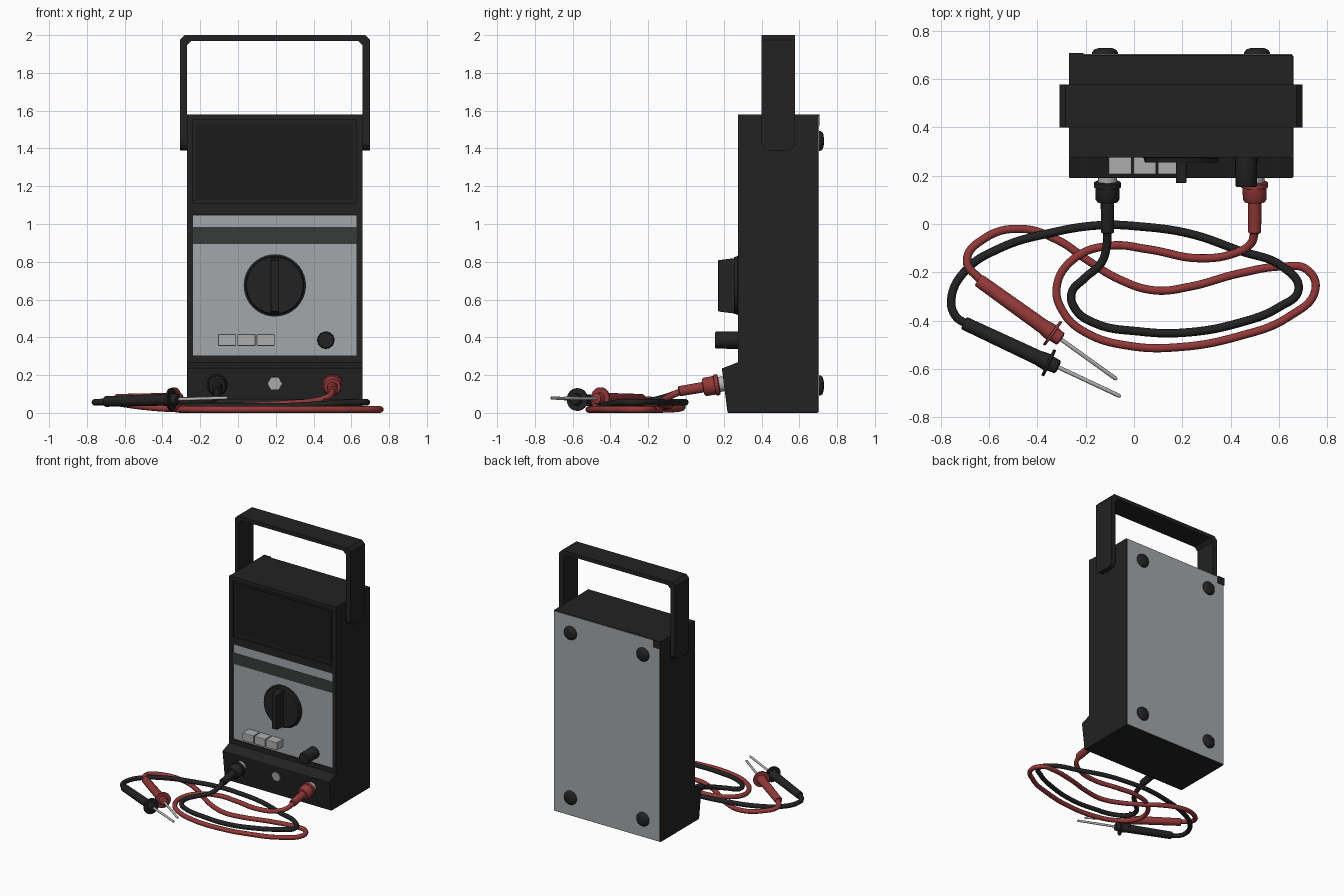
import bpy, bmesh, math
from mathutils import Vector


def material(name, r, g, b):
    m = bpy.data.materials.new(name)
    m.diffuse_color = (r, g, b, 1)
    return m


BLACK = material("black plastic", 0.016, 0.016, 0.016)
DISPLAY = material("display black", 0.011, 0.011, 0.011)
BAND = material("dark grey band", 0.04, 0.043, 0.043)
GREY = material("grey panel", 0.36, 0.39, 0.40)
BUTTON = material("button grey", 0.42, 0.42, 0.42)
METAL = material("light metal", 0.45, 0.45, 0.45)
RED = material("red plastic", 0.29, 0.04, 0.04)


def finish(name, bm, mat, bevel=0, smooth=False):
    bmesh.ops.recalc_face_normals(bm, faces=bm.faces)
    me = bpy.data.meshes.new(name)
    bm.to_mesh(me)
    bm.free()
    me.materials.append(mat)
    ob = bpy.data.objects.new(name, me)
    bpy.context.collection.objects.link(ob)
    if bevel:
        mod = ob.modifiers.new("bevel", "BEVEL")
        mod.width, mod.segments = bevel, 2
    if smooth:
        bpy.ops.object.select_all(action="DESELECT")
        ob.select_set(True)
        bpy.context.view_layer.objects.active = ob
        bpy.ops.object.shade_smooth_by_angle(angle=math.radians(35))
    return ob


def boxes(name, bounds, mat, bevel=0):
    """Each bound is x0, x1, y0, y1, z0, z1."""
    bm = bmesh.new()
    for x0, x1, y0, y1, z0, z1 in bounds:
        vs = bmesh.ops.create_cube(bm, size=1)["verts"]
        for v in vs:
            v.co = (x1 if v.co.x > 0 else x0, y1 if v.co.y > 0 else y0, z1 if v.co.z > 0 else z0)
    return finish(name, bm, mat, bevel)


def prism(pts, vec):
    """Extruded polygon as a bmesh."""
    bm = bmesh.new()
    f = bm.faces.new([bm.verts.new(p) for p in pts])
    ext = bmesh.ops.extrude_face_region(bm, geom=[f])["geom"]
    bmesh.ops.translate(bm, vec=vec, verts=[g for g in ext if isinstance(g, bmesh.types.BMVert)])
    return bm


def lathe(name, start, direction, profile, mat, seg=32):
    """Profile of (distance, radius) spun about an axis, capped at both ends."""
    bm = bmesh.new()
    q = Vector(direction).to_track_quat("Z", "Y")
    rings = []
    for t, r in profile:
        rings.append([bm.verts.new(Vector(start) + q @ Vector((
            r * math.cos(2 * math.pi * i / seg), r * math.sin(2 * math.pi * i / seg), t)))
            for i in range(seg)])
    for a, b in zip(rings, rings[1:]):
        for i in range(seg):
            j = (i + 1) % seg
            bm.faces.new((a[i], a[j], b[j], b[i]))
    bm.faces.new(rings[0])
    bm.faces.new(rings[-1])
    return finish(name, bm, mat, smooth=True)


def cable(name, pts, mat, radius=0.0175):
    cu = bpy.data.curves.new(name, "CURVE")
    cu.dimensions, cu.resolution_u = "3D", 8
    cu.bevel_depth, cu.bevel_resolution, cu.use_fill_caps = radius, 3, True
    sp = cu.splines.new("BEZIER")
    sp.bezier_points.add(len(pts) - 1)
    for b, p in zip(sp.bezier_points, pts):
        b.co = p
        b.handle_left_type = b.handle_right_type = "AUTO"
    cu.materials.append(mat)
    ob = bpy.data.objects.new(name, cu)
    bpy.context.collection.objects.link(ob)
    bpy.ops.object.select_all(action="DESELECT")
    ob.select_set(True)
    bpy.context.view_layer.objects.active = ob
    bpy.ops.object.convert(target="MESH")


# Case: side profile with the sloped terminal base, extruded across x
L, R = -0.27, 0.66
side = [(0.70, 0), (0.70, 1.58), (0.29, 1.58), (0.29, 0.272), (0.275, 0.268), (0.19, 0.235), (0.22, 0)]
finish("case", prism([(L, y, z) for y, z in side], (R - L, 0, 0)), BLACK, 0.005)

# Raised rim around the display and the control panel
boxes("front_rim", [(L, L + 0.032, 0.275, 0.295, 0.265, 1.58), (R - 0.032, R, 0.275, 0.295, 0.265, 1.58),
                    (L + 0.032, R - 0.032, 0.275, 0.295, 1.55, 1.58),
                    (L + 0.032, R - 0.032, 0.275, 0.295, 1.05, 1.11),
                    (L + 0.032, R - 0.032, 0.275, 0.295, 0.265, 0.305)], BLACK)
boxes("display_window", [(-0.22, 0.61, 0.283, 0.291, 1.13, 1.53)], DISPLAY)
boxes("control_panel", [(-0.238, 0.628, 0.281, 0.2905, 0.305, 1.047)], GREY)
boxes("panel_band", [(-0.238, 0.628, 0.279, 0.284, 0.895, 0.983)], BAND)

# Back cover, with a dark corner tab
boxes("back_cover", [(L + 0.006, R - 0.006, 0.697, 0.704, 0.006, 1.574)], GREY)
boxes("corner_tab", [(L, L + 0.06, 0.699, 0.708, 1.52, 1.58)], BLACK)
for i, x in enumerate((-0.12, 0.51)):
    for j, z in enumerate((0.145, 1.44)):
        lathe(f"back_foot_{i}_{j}", (x, 0.70, z), (0, 1, 0),
              [(0, 0.054), (0.012, 0.053), (0.022, 0.046), (0.028, 0.032), (0.03, 0.015)], BLACK, 24)

# Carry handle: a U outline extruded in depth, arm ends rounded
U = [(-0.308, 1.39), (-0.27, 1.39), (-0.27, 1.945), (-0.245, 1.97), (0.635, 1.97), (0.66, 1.945), (0.66, 1.39),
     (0.698, 1.39), (0.698, 1.975), (0.673, 2.0), (-0.283, 2.0), (-0.308, 1.975)]
bm = prism([(x, 0.40, z) for x, z in U], (0, 0.178, 0))
ends = [e for e in bm.edges if abs(e.verts[0].co.y - e.verts[1].co.y) < 1e-4
        and all(v.co.z < 1.4 for v in e.verts)]
bmesh.ops.bevel(bm, geom=ends, offset=0.045, segments=4, profile=0.5, affect="EDGES")
finish("handle", bm, BLACK)

# Range dial with a pointer grip
lathe("dial", (0.195, 0.285, 0.675), (0, -1, 0), [(0, 0.165), (0.008, 0.165), (0.012, 0.155), (0.03, 0.15)], BLACK, 40)
grip = [(0.265, 0.525), (0.265, 0.82), (0.17, 0.808), (0.17, 0.537)]
finish("dial_grip", prism([(0.173, y, z) for y, z in grip], (0.044, 0, 0)), BLACK, 0.004)

# Push buttons and adjusting knob
for i in range(3):
    x = -0.105 + i * 0.102
    boxes(f"push_button_{i}", [(x, x + 0.095, 0.205, 0.285, 0.355, 0.417)], BUTTON, 0.004)
lathe("adjust_knob", (0.465, 0.285, 0.385), (0, -1, 0), [(0, 0.046), (0.125, 0.045), (0.132, 0.04)], BLACK, 24)

# Terminals, plugs and the middle hex nut
AXIS = Vector((0, -1, -0.17)).normalized()
lathe("centre_nut", (0.195, 0.215, 0.158), (0, -1, -0.128), [(0, 0.038), (0.022, 0.038)], METAL, 6)
for name, x, mat in (("black", -0.11, BLACK), ("red", 0.50, RED)):
    lathe(name + "_terminal", (x, 0.215, 0.157), AXIS, [(0, 0.04), (0.06, 0.04)], METAL)
    lathe(name + "_plug", (x, 0.185, 0.152), AXIS,
          [(0.01, 0.05), (0.014, 0.056), (0.033, 0.056), (0.035, 0.05), (0.085, 0.049), (0.095, 0.042),
           (0.097, 0.028), (0.222, 0.027), (0.227, 0.02)], mat)

# Test leads lying on the ground
cable("red_lead", [
    (0.50, -0.03, 0.113), (0.485, -0.08, 0.09), (0.42, -0.12, 0.065), (0.27, -0.142, 0.05), (0.06, -0.105, 0.04),
    (-0.10, -0.09, 0.035), (-0.25, -0.145, 0.03), (-0.32, -0.26, 0.02), (-0.29, -0.37, 0.018), (-0.2, -0.45, 0.018),
    (-0.02, -0.505, 0.018), (0.19, -0.51, 0.018), (0.435, -0.465, 0.018), (0.64, -0.385, 0.018),
    (0.752, -0.27, 0.018), (0.715, -0.188, 0.018), (0.62, -0.176, 0.018), (0.435, -0.205, 0.018),
    (0.23, -0.26, 0.018), (0.085, -0.275, 0.018), (-0.06, -0.23, 0.018), (-0.2, -0.145, 0.018),
    (-0.31, -0.07, 0.02), (-0.47, -0.02, 0.03), (-0.62, -0.06, 0.05), (-0.692, -0.15, 0.065),
    (-0.63, -0.24, 0.072)], RED)
cable("black_lead", [
    (-0.11, -0.03, 0.113), (-0.113, -0.09, 0.09), (-0.135, -0.16, 0.07), (-0.205, -0.225, 0.055),
    (-0.258, -0.285, 0.04), (-0.245, -0.35, 0.035), (-0.165, -0.41, 0.035), (0.02, -0.445, 0.035),
    (0.21, -0.45, 0.035), (0.435, -0.41, 0.045), (0.60, -0.345, 0.055), (0.682, -0.27, 0.056),
    (0.62, -0.18, 0.056), (0.435, -0.11, 0.056), (0.23, -0.04, 0.056), (0.02, -0.01, 0.056),
    (-0.14, -0.005, 0.056), (-0.35, -0.038, 0.056), (-0.555, -0.1, 0.056), (-0.70, -0.195, 0.056),
    (-0.757, -0.31, 0.056), (-0.74, -0.38, 0.057), (-0.69, -0.417, 0.06)], BLACK)

# Probes: grip, finger guard and metal needle
for name, a, b, mat in (("red", (-0.645, -0.232, 0.072), (-0.07, -0.645, 0.078), RED),
                        ("black", (-0.705, -0.41, 0.06), (-0.055, -0.715, 0.08), BLACK)):
    a, b = Vector(a), Vector(b)
    n = (b - a).length
    g = n - 0.33
    lathe(name + "_probe", a, b - a, [
        (0, 0.024), (0.006, 0.028), (g - 0.05, 0.031), (g - 0.02, 0.035), (g - 0.006, 0.036), (g - 0.005, 0.06),
        (g + 0.006, 0.06), (g + 0.007, 0.032), (g + 0.04, 0.029), (g + 0.045, 0.02)], mat)
    lathe(name + "_needle", a, b - a, [(g, 0.0085), (n - 0.01, 0.0085), (n, 0.004)], METAL, 12)
